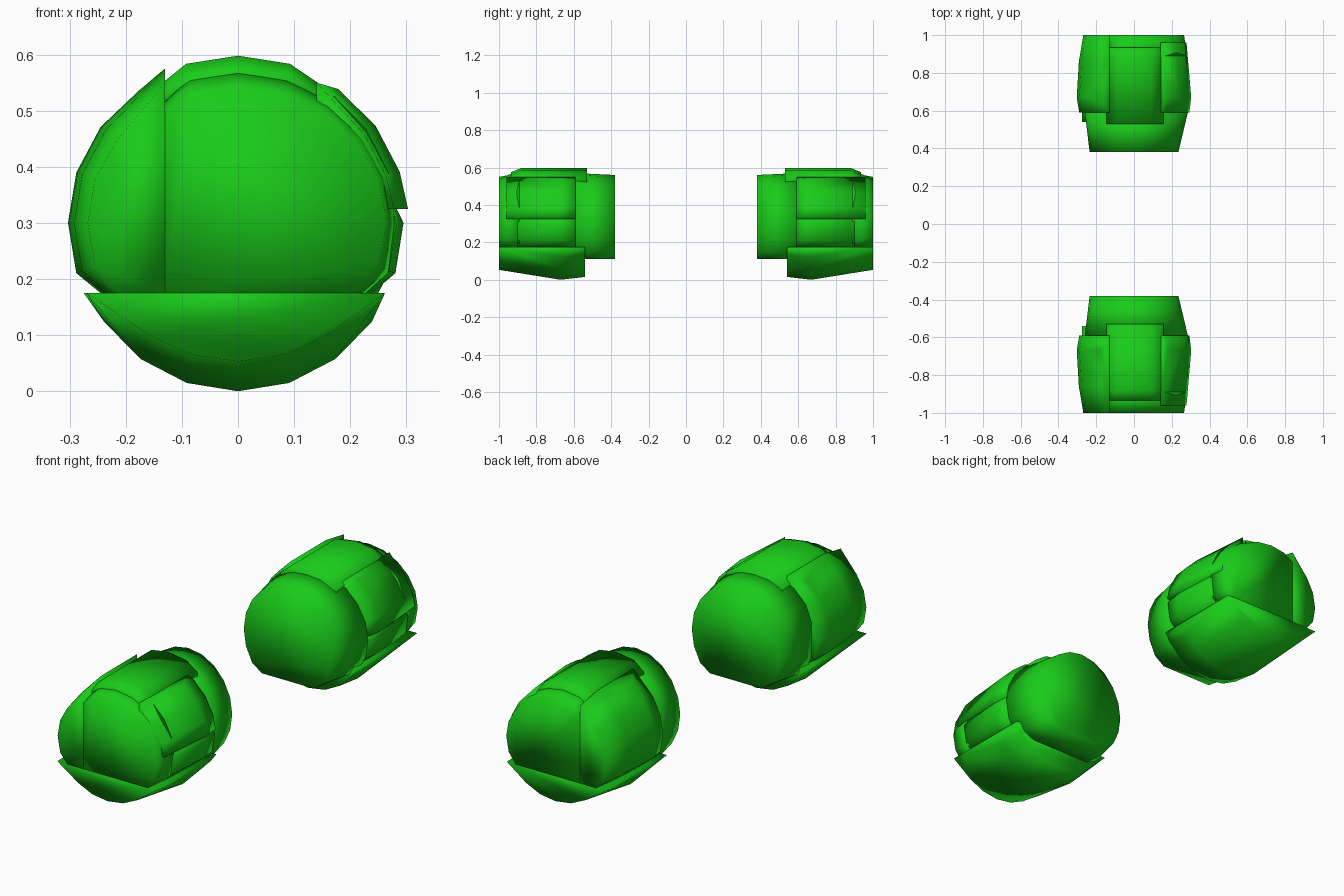
import bpy, bmesh
from math import sin, cos, pi

if "Cube" in bpy.data.objects:
    bpy.data.objects.remove(bpy.data.objects["Cube"])

mat = bpy.data.materials.new("green")
mat.diffuse_color = (0.01, 0.6, 0.01, 1)
mat.use_nodes = True
mat.node_tree.nodes["Principled BSDF"].inputs["Base Color"].default_value = mat.diffuse_color


def clamp(v, lo, hi):
    return max(lo, min(hi, v))


def chunk(name, rings, xr, zr, side, n=20):
    """Convex chunk of a wheel: rings (distance, rx, rz) held inside an x/z window."""
    bm = bmesh.new()
    seen = set()
    for d, rx, rz in rings:
        for i in range(n):
            a = 2 * pi * i / n
            p = (round(clamp(rx * cos(a), *xr), 4), side * d,
                 round(clamp(0.3 + rz * sin(a), *zr), 4))
            if p not in seen:
                seen.add(p)
                bm.verts.new(p)
    res = bmesh.ops.convex_hull(bm, input=bm.verts[:])
    junk = {v for v in res["geom_interior"] + res["geom_unused"]
            if isinstance(v, bmesh.types.BMVert)}
    bmesh.ops.delete(bm, geom=list(junk), context='VERTS')
    bmesh.ops.dissolve_limit(bm, angle_limit=0.01, verts=bm.verts[:], edges=bm.edges[:])
    bmesh.ops.recalc_face_normals(bm, faces=bm.faces[:])
    for f in bm.faces:
        f.smooth = True
    me = bpy.data.meshes.new(name)
    bm.to_mesh(me)
    bm.free()
    me.materials.append(mat)
    bpy.context.collection.objects.link(bpy.data.objects.new(name, me))


# name, rings from the inside outwards, x window, z window
parts = [
    ("inner_drum", [(0.38, 0.235, 0.26), (0.59, 0.285, 0.275)],
     (-0.26, 0.29), (0.11, 0.57)),
    ("left_tread", [(0.59, 0.29, 0.285), (0.67, 0.303, 0.29), (0.86, 0.292, 0.28), (1.0, 0.268, 0.25)],
     (-0.31, -0.13), (0.175, 0.575)),
    ("outer_face", [(0.89, 0.283, 0.285), (1.0, 0.265, 0.24)],
     (-0.13, 0.28), (0.175, 0.585)),
    ("bottom_tread", [(0.54, 0.285, 0.285), (0.67, 0.295, 0.3), (1.0, 0.27, 0.247)],
     (-0.275, 0.262), (0.0, 0.175)),
    ("top_tread", [(0.53, 0.3, 0.298), (0.88, 0.3, 0.298), (0.935, 0.29, 0.275)],
     (-0.145, 0.155), (0.5, 0.6)),
    ("right_upper_tread", [(0.59, 0.293, 0.29), (0.67, 0.303, 0.295), (0.96, 0.278, 0.27)],
     (0.14, 0.305), (0.325, 0.55)),
    ("right_lower_tread", [(0.59, 0.288, 0.285), (0.67, 0.295, 0.29), (0.9, 0.283, 0.28)],
     (0.14, 0.3), (0.175, 0.33)),
]

# Two mirrored wheels
for side, label in ((-1, "front"), (1, "back")):
    for name, rings, xr, zr in parts:
        chunk(f"{label}_wheel_{name}", rings, xr, zr, side)
